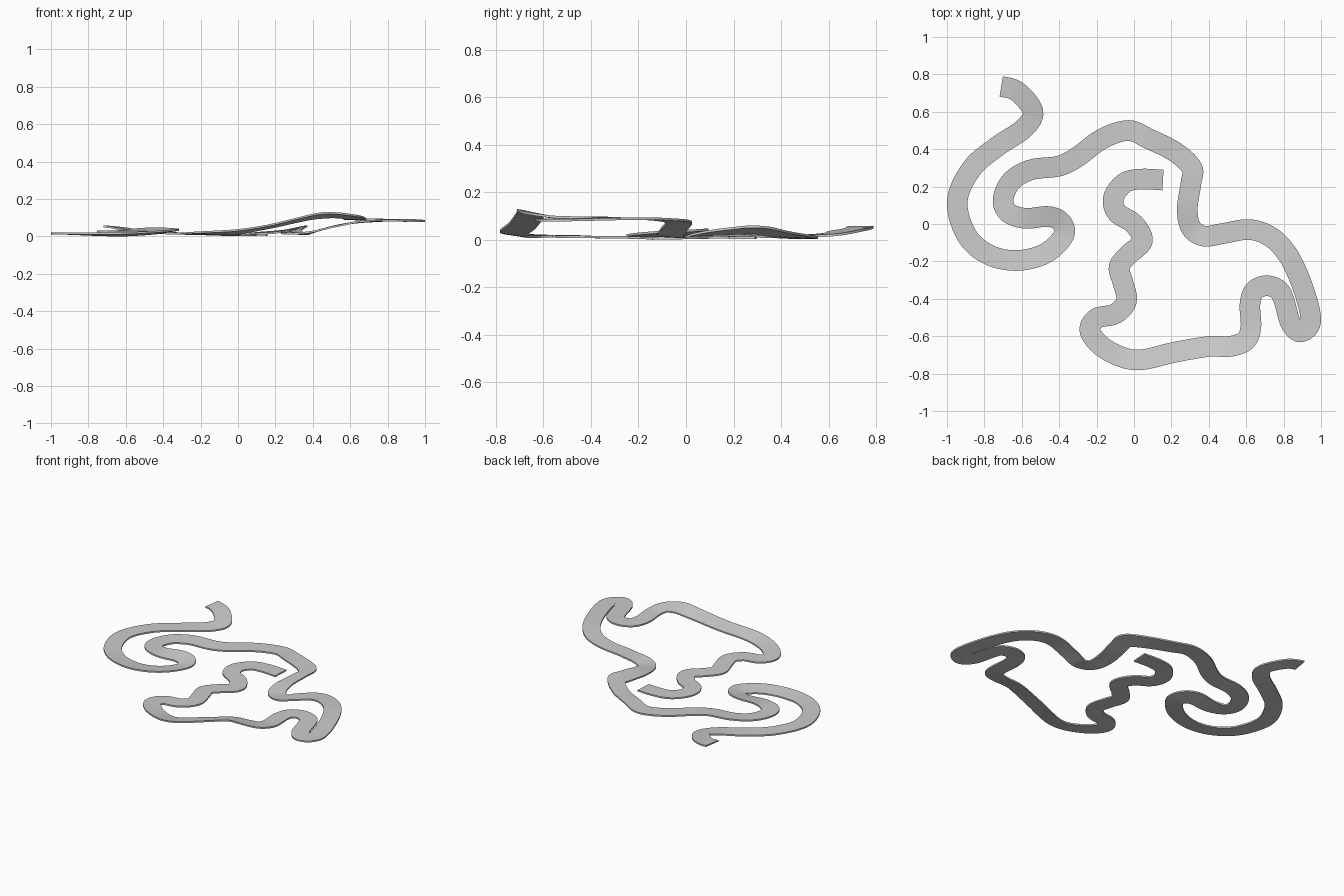
import bpy, bmesh, math
from mathutils import Vector

if "Cube" in bpy.data.objects:
    bpy.data.objects.remove(bpy.data.objects["Cube"])

HALF_WIDTH = 0.055
THICKNESS = 0.01
STEPS = 7

# Centre line of the track seen from above
path = [(-.71, .735), (-.62, .705), (-.54, .60), (-.59, .51), (-.73, .415), (-.865, .30),
        (-.945, .125), (-.895, -.06), (-.775, -.165), (-.62, -.195), (-.47, -.155),
        (-.375, -.06), (-.39, .01), (-.46, .04), (-.58, .03), (-.67, .06), (-.70, .13),
        (-.655, .23), (-.55, .29), (-.40, .31), (-.30, .36), (-.17, .455), (-.03, .50),
        (.08, .455), (.22, .385), (.31, .30), (.305, .22), (.285, .08), (.305, -.02),
        (.375, -.065), (.48, -.05), (.62, -.03), (.74, -.075), (.835, -.185), (.91, -.36),
        (.945, -.52), (.89, -.577), (.838, -.53), (.805, -.42), (.775, -.355), (.71, -.33),
        (.645, -.355), (.62, -.43), (.625, -.55), (.595, -.625), (.51, -.655), (.40, -.655),
        (.22, -.685), (.01, -.727), (-.15, -.67), (-.235, -.575), (-.20, -.505), (-.10, -.48),
        (-.04, -.41), (-.06, -.31), (-.08, -.23), (-.03, -.165), (.045, -.09), (0, 0),
        (-.09, .06), (-.11, .14), (-.05, .22), (.04, .24), (.155, .235)]

# Path index: (top height, rise of the left edge)
keys = {0: (.06, 0), 1: (.05, 0), 2: (.028, -.006), 4: (.02, 0), 6: (.022, 0), 9: (.016, -.006),
        11: (.033, -.008), 13: (.04, -.011), 15: (.032, 0), 18: (.03, .004), 22: (.014, 0),
        24: (.03, .006), 25: (.052, .012), 26: (.046, .012), 28: (.02, 0), 29: (.02, -.004),
        31: (.083, 0), 33: (.097, 0), 35: (.088, 0), 38: (.094, 0), 43: (.101, 0),
        45: (.122, .012), 46: (.117, .012), 47: (.07, .01), 48: (.027, .01), 50: (.022, 0),
        55: (.016, 0), 57: (.013, 0), 60: (.017, 0), 63: (.015, 0)}


def catmull(p, t):
    a, b, c, d = p
    return 0.5 * (2 * b + (c - a) * t + (2 * a - 5 * b + 4 * c - d) * t * t
                  + (3 * b - a - 3 * c + d) * t ** 3)


def profile(s):
    """Height and bank at path position s, linear between keys."""
    ks = sorted(keys)
    for a, b in zip(ks, ks[1:]):
        if s <= b:
            return Vector(keys[a]).lerp(Vector(keys[b]), (s - a) / (b - a))
    return Vector(keys[ks[-1]])


# Sample the smooth centre line; mirrored tangents keep the start square
pts = [Vector(p) for p in path]
pts = [Vector((-.80, .735))] + pts + [2 * pts[-1] - pts[-2]]
samples = [catmull(pts[i:i + 4], k / STEPS) for i in range(len(path) - 1) for k in range(STEPS)]
samples.append(pts[-2])

# Soften height changes
heights = [profile(i / STEPS) for i in range(len(samples))]
for _ in range(10):
    heights = ([heights[0]] + [(a + 2 * b + c) / 4 for a, b, c in
               zip(heights, heights[1:], heights[2:])] + [heights[-1]])

# Banked slab swept along the centre line
bm = bmesh.new()
rows = []
last = len(samples) - 1
section = [(-1, 0), (1, 0), (1, -THICKNESS), (-1, -THICKNESS)]
for i, p in enumerate(samples):
    d = (samples[min(i + 1, last)] - samples[max(i - 1, 0)]).normalized()
    left = Vector((-d.y, d.x)) * HALF_WIDTH
    z, bank = heights[i]
    rows.append([bm.verts.new((*(p + left * u), z + bank * u + h)) for u, h in section])
for r, q in zip(rows, rows[1:]):
    for k in range(4):
        n = (k + 1) % 4
        bm.faces.new((r[k], q[k], q[n], r[n]))
bm.faces.new(rows[0])
bm.faces.new(rows[-1][::-1])

# Rest on the ground
low = min(v.co.z for v in bm.verts)
bmesh.ops.translate(bm, verts=bm.verts, vec=(0, 0, -low))
mesh = bpy.data.meshes.new("track_ribbon")
bm.to_mesh(mesh)
bm.free()
track = bpy.data.objects.new("track_ribbon", mesh)
bpy.context.collection.objects.link(track)
bpy.context.view_layer.objects.active = track
track.select_set(True)
bpy.ops.object.shade_smooth_by_angle(angle=math.radians(35))
